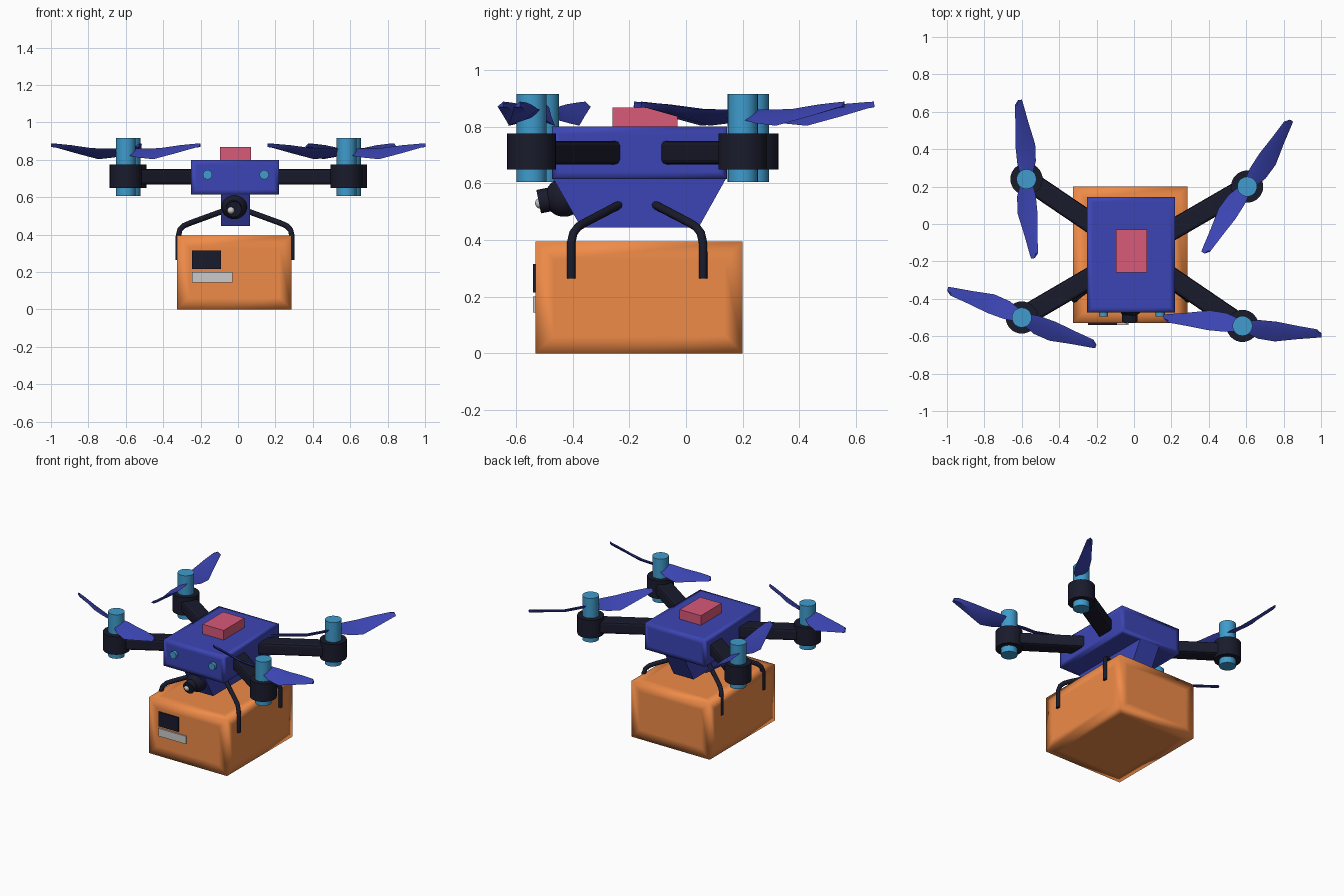
import bpy, bmesh, math
from mathutils import Vector, Matrix

if "Cube" in bpy.data.objects:
    bpy.data.objects.remove(bpy.data.objects["Cube"])


def material(name, rgb):
    m = bpy.data.materials.new(name)
    m.diffuse_color = (*rgb, 1)
    m.use_nodes = True
    m.node_tree.nodes["Principled BSDF"].inputs["Base Color"].default_value = m.diffuse_color
    return m


ORANGE = material("orange", (0.87, 0.26, 0.065))
BLUE = material("blue", (0.045, 0.06, 0.46))
CYAN = material("cyan", (0.05, 0.33, 0.61))
DARK = material("dark", (0.01, 0.011, 0.025))
PINK = material("pink", (0.69, 0.1, 0.19))
PALE = material("pale", (0.6, 0.6, 0.6))


def make(name, bm, mat, smooth=None):
    bmesh.ops.recalc_face_normals(bm, faces=bm.faces[:])
    me = bpy.data.meshes.new(name)
    bm.to_mesh(me)
    bm.free()
    ob = bpy.data.objects.new(name, me)
    bpy.context.collection.objects.link(ob)
    me.materials.append(mat)
    if smooth is not None:
        bpy.ops.object.select_all(action='DESELECT')
        ob.select_set(True)
        bpy.context.view_layer.objects.active = ob
        bpy.ops.object.shade_smooth_by_angle(angle=math.radians(smooth))
    return ob


def box(name, x, y, z, mat, inset=0):
    """Box from ranges; inset loops give softly shaded edges on crisp corners."""
    bm = bmesh.new()
    bmesh.ops.create_cube(bm, size=1)
    for v in bm.verts:
        v.co = [(a + b) / 2 + c * (b - a) for (a, b), c in zip((x, y, z), v.co)]
    if inset:
        bmesh.ops.inset_individual(bm, faces=bm.faces[:], thickness=inset)
    return make(name, bm, mat, 180 if inset else None)


def cylinder(name, center, r, depth, mat, axis=(0, 0, 1), segs=32):
    bm = bmesh.new()
    rot = Vector((0, 0, 1)).rotation_difference(Vector(axis)).to_matrix().to_4x4()
    bmesh.ops.create_cone(bm, cap_ends=True, segments=segs, radius1=r, radius2=r,
                          depth=depth, matrix=Matrix.Translation(center) @ rot)
    return make(name, bm, mat, 35)


def ball(name, center, r, mat):
    bm = bmesh.new()
    bmesh.ops.create_uvsphere(bm, u_segments=24, v_segments=16, radius=r,
                              matrix=Matrix.Translation(center))
    return make(name, bm, mat, 60)


# Cargo box with its front labels
box("parcel", (-0.325, 0.285), (-0.53, 0.2), (0, 0.395), ORANGE, 0.09)
box("parcel_dark_label", (-0.245, -0.09), (-0.54, -0.525), (0.215, 0.315), DARK)
box("parcel_pale_label", (-0.245, -0.03), (-0.54, -0.525), (0.145, 0.2), PALE)

# Drone body, keel below it and battery on top
box("body", (-0.25, 0.22), (-0.472, 0.145), (0.615, 0.8), BLUE, 0.04)
box("battery", (-0.095, 0.07), (-0.26, -0.03), (0.78, 0.868), PINK)
bm = bmesh.new()
profile = [(-0.47, 0.62), (-0.37, 0.445), (0.045, 0.445), (0.143, 0.62)]
face = bm.faces.new([bm.verts.new((-0.09, y, z)) for y, z in profile])
ext = bmesh.ops.extrude_face_region(bm, geom=[face])
bmesh.ops.translate(bm, vec=(0.155, 0, 0),
                    verts=[g for g in ext["geom"] if isinstance(g, bmesh.types.BMVert)])
make("keel", bm, BLUE)

# Camera ball, lens barrel and glint; front lights
ball("camera", (-0.02, -0.43, 0.55), 0.068, DARK)
cylinder("camera_lens", (-0.023, -0.495, 0.54), 0.042, 0.05, DARK, (0, -1, -0.2))
ball("camera_glint", (-0.038, -0.512, 0.53), 0.02, PALE)
for i, x in enumerate((-0.163, 0.14)):
    cylinder(f"front_light_{i}", (x, -0.475, 0.72), 0.025, 0.04, CYAN, (0, 1, 0), 20)

# One propeller blade section: radius, low edge offset / z, high edge offset / z
SECTIONS = [(0.02, -0.035, 0.825, 0.03, 0.86), (0.09, -0.06, 0.812, 0.04, 0.86),
            (0.18, -0.066, 0.803, 0.04, 0.862), (0.30, -0.042, 0.835, 0.028, 0.878),
            (0.40, -0.025, 0.864, 0.02, 0.885), (0.425, -0.02, 0.87, 0.0, 0.882)]


def propeller(name, hub, angle):
    bm = bmesh.new()
    for turn in (0, math.pi):
        rot = Matrix.Rotation(angle + turn, 3, 'Z')
        rings = []
        for r, a, za, b, zb in SECTIONS:
            mid, zm = (a + b) / 2 + 0.01, (za + zb) / 2
            pts = [(a, za), (mid, zm - 0.008), (b, zb), (mid, zm + 0.012)]
            rings.append([bm.verts.new(rot @ Vector((r, o, z)) + Vector((*hub, 0)))
                          for o, z in pts])
        for p, q in zip(rings, rings[1:]):
            for k in range(4):
                bm.faces.new((p[k], p[(k + 1) % 4], q[(k + 1) % 4], q[k]))
        bm.faces.new(rings[0])
        bm.faces.new(rings[-1])
    return make(name, bm, BLUE, 30)


# Arms, motor housings, motors and propellers
CENTER = Vector((0.0, -0.15))
ROTORS = {"back_right": (0.605, 0.2, 57.5), "back_left": (-0.575, 0.24, 96),
          "front_left": (-0.6, -0.5, 160), "front_right": (0.58, -0.545, -5.5)}
for name, (x, y, deg) in ROTORS.items():
    d = Vector((x, y)) - CENTER
    arm = box(name + "_arm", (0.1, d.length), (-0.055, 0.055), (0.667, 0.75), DARK)
    arm.location = (*CENTER, 0)
    arm.rotation_euler.z = math.atan2(d.y, d.x)
    bev = arm.modifiers.new("soft_edges", 'BEVEL')
    bev.width, bev.segments = 0.015, 2
    cylinder(name + "_housing", (x, y, 0.712), 0.086, 0.127, DARK)
    cylinder(name + "_motor", (x, y, 0.76), 0.053, 0.31, CYAN)
    propeller(name + "_propeller", (x, y), math.radians(deg))

# Bent tube grippers holding the parcel
for side, sx in (("left", -1), ("right", 1)):
    for end, y in (("front", -0.405), ("back", 0.06)):
        dy = 1 if end == "front" else -1
        path = [(0.04, 0.19, 0.535), (0.24, 0.05, 0.462), (0.275, 0.025, 0.447),
                (0.296, 0.008, 0.425), (0.304, 0, 0.39), (0.304, 0, 0.265)]
        cu = bpy.data.curves.new(f"{end}_{side}_gripper", 'CURVE')
        cu.dimensions = '3D'
        cu.bevel_depth, cu.bevel_resolution, cu.use_fill_caps = 0.015, 3, True
        sp = cu.splines.new('POLY')
        sp.points.add(len(path) - 1)
        for p, (px, py, pz) in zip(sp.points, path):
            p.co = (-0.015 + sx * px, y + dy * py, pz, 1)
        sp.use_smooth = True
        cu.materials.append(DARK)
        bpy.context.collection.objects.link(bpy.data.objects.new(cu.name, cu))
